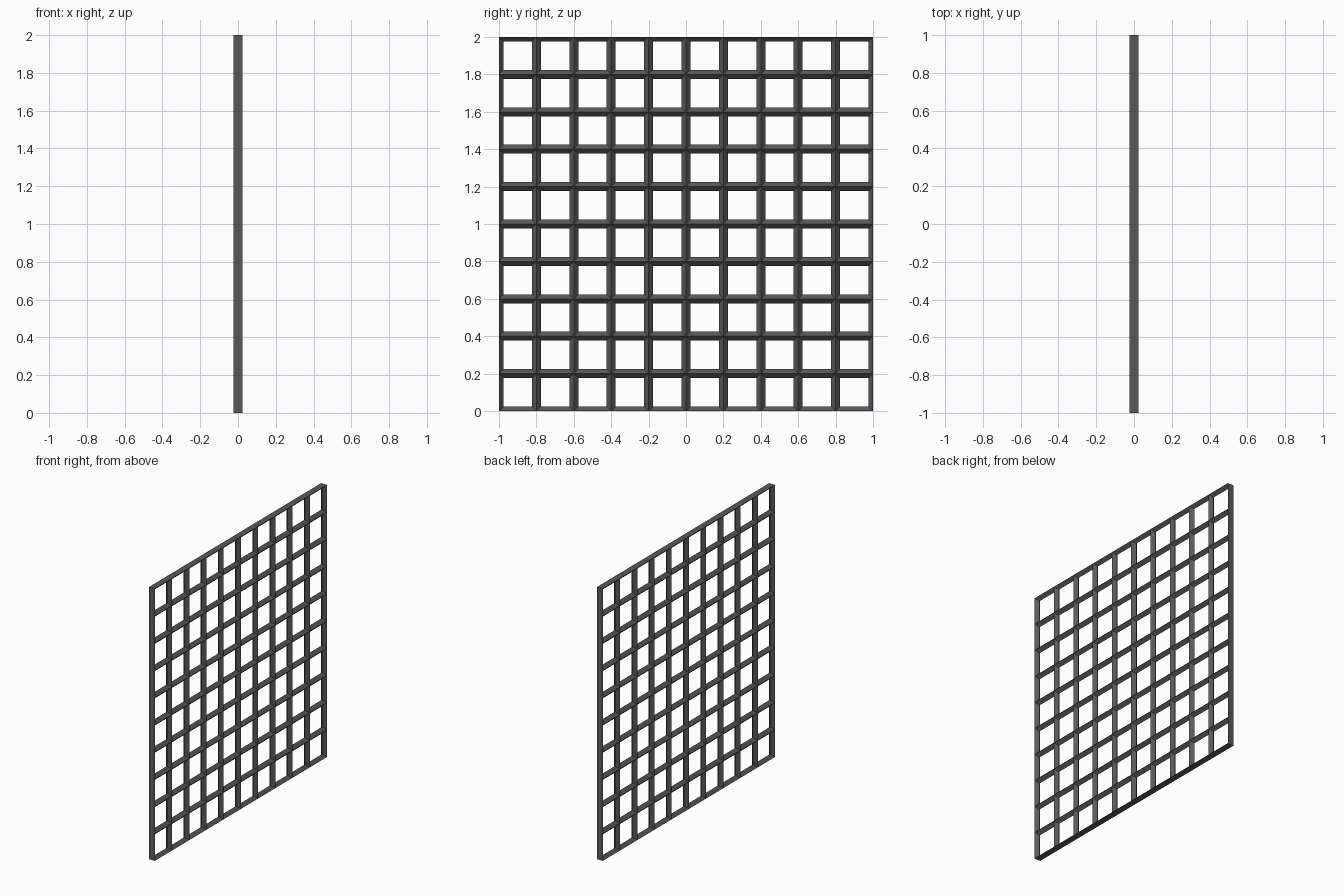
import bpy, bmesh

if "Cube" in bpy.data.objects:
    bpy.data.objects.remove(bpy.data.objects["Cube"])

N = 10            # cells per side
CELL = 2.0 / N
T = 0.024         # half depth of a bar, also its inset into each cell

mat = bpy.data.materials.new("dark_grey")
mat.diffuse_color = (0.1, 0.1, 0.1, 1)
mat.use_nodes = True
mat.node_tree.nodes["Principled BSDF"].inputs["Base Color"].default_value = mat.diffuse_color

bm = bmesh.new()

# Each cell: bevelled bar flanks from the grid line (front and back) to the opening
def square(y, z, inset, x):
    a, b = inset, CELL - inset
    return [bm.verts.new((x, y + u, z + v)) for u, v in ((a, a), (b, a), (b, b), (a, b))]

for i in range(N):
    for j in range(N):
        y, z = -1 + i * CELL, j * CELL
        inner = square(y, z, T, 0)
        for x in (T, -T):
            outer = square(y, z, 0, x)
            for k in range(4):
                m = (k + 1) % 4
                quad = [outer[k], outer[m], inner[m], inner[k]]
                bm.faces.new(quad if x > 0 else quad[::-1])

# Flat outer rim
rim = [(-1, 0), (1, 0), (1, 2), (-1, 2)]
for k in range(4):
    p, q = rim[k], rim[(k + 1) % 4]
    for s in range(N):
        a, b = [[p[c] + (q[c] - p[c]) * f / N for c in (0, 1)] for f in (s, s + 1)]
        bm.faces.new([bm.verts.new(c) for c in
                      ((T, *a), (-T, *a), (-T, *b), (T, *b))])

bmesh.ops.remove_doubles(bm, verts=bm.verts, dist=0.0005)

mesh = bpy.data.meshes.new("lattice_panel")
bm.to_mesh(mesh)
bm.free()
mesh.materials.append(mat)
panel = bpy.data.objects.new("lattice_panel", mesh)
bpy.context.collection.objects.link(panel)
